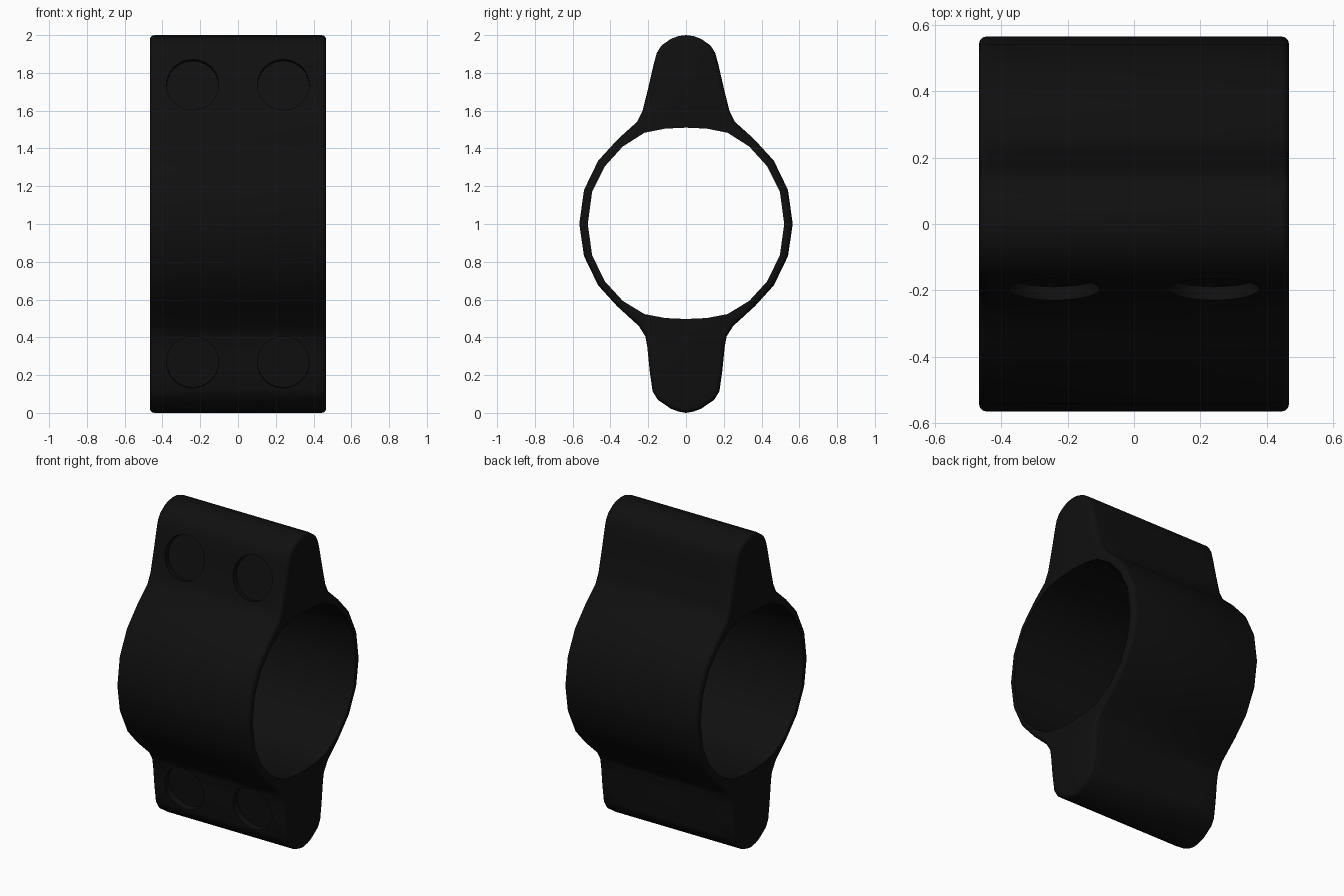
import bpy, bmesh, math
from mathutils import Matrix, Vector

if "Cube" in bpy.data.objects:
    bpy.data.objects.remove(bpy.data.objects["Cube"])

black = bpy.data.materials.new("matte black")
black.diffuse_color = (0.005, 0.005, 0.005, 1)
black.use_nodes = True
black.node_tree.nodes["Principled BSDF"].inputs["Base Color"].default_value = black.diffuse_color


def add_object(name, bm):
    bmesh.ops.recalc_face_normals(bm, faces=bm.faces[:])
    mesh = bpy.data.meshes.new(name)
    bm.to_mesh(mesh)
    bm.free()
    mesh.materials.append(black)
    obj = bpy.data.objects.new(name, mesh)
    bpy.context.collection.objects.link(obj)
    return obj


def prism(name, half, width, bevel=0):
    """Mirror a half profile (y, z) listed top to bottom and extrude it along x."""
    loop = half + [(-y, z) for y, z in reversed(half[1:-1])]
    bm = bmesh.new()
    ends = [[bm.verts.new((x, y, z)) for y, z in loop] for x in (-width, width)]
    caps = [bm.faces.new(e) for e in ends]
    n = len(loop)
    for i in range(n):
        j = (i + 1) % n
        bm.faces.new((ends[0][i], ends[0][j], ends[1][j], ends[1][i]))
    if bevel:
        bmesh.ops.recalc_face_normals(bm, faces=bm.faces[:])
        rim = list({e for f in caps for e in f.edges})
        bmesh.ops.bevel(bm, geom=rim, offset=bevel, segments=3, profile=0.5,
                        affect='EDGES', clamp_overlap=True)
    return add_object(name, bm)


# Clamp body: ring with an upper and a lower lug
outer = [(0, 2.0), (0.04, 1.995), (0.08, 1.98), (0.13, 1.945), (0.155, 1.905),
         (0.17, 1.85), (0.2, 1.72), (0.23, 1.6), (0.26, 1.54), (0.36, 1.45),
         (0.465, 1.335), (0.54, 1.18), (0.565, 1.0), (0.54, 0.83),
         (0.465, 0.675), (0.365, 0.565), (0.25, 0.46), (0.215, 0.405),
         (0.205, 0.35), (0.192, 0.22), (0.177, 0.115), (0.15, 0.07),
         (0.08, 0.022), (0.04, 0.007), (0, 0)]
clamp = prism("pipe_clamp", outer, 0.467, bevel=0.025)

# Bore through the ring
bore = [(0, 1.51), (0.11, 1.505), (0.22, 1.483), (0.335, 1.41), (0.43, 1.305),
        (0.497, 1.17), (0.52, 1.0), (0.497, 0.835), (0.43, 0.697),
        (0.335, 0.593), (0.22, 0.523), (0.11, 0.502), (0, 0.497)]
cutters = [prism("bore_cutter", bore, 0.6)]


# Round bolt recesses, square to the sloping lug faces
def recess(x, y, z, slope, side):
    normal = Vector((0, side * math.cos(slope), math.sin(slope)))
    depth, length = 0.04, 0.2
    centre = Vector((x, side * y, z)) + normal * (length / 2 - depth)
    bm = bmesh.new()
    bmesh.ops.create_cone(bm, cap_ends=True, segments=24, radius1=0.138,
                          radius2=0.138, depth=length)
    rot = normal.to_track_quat('Z', 'Y').to_matrix().to_4x4()
    bm.transform(Matrix.Translation(centre) @ rot)
    return add_object("recess_cutter", bm)


for x in (-0.24, 0.24):
    for side in (-1, 1):
        cutters.append(recess(x, 0.197, 1.738, math.radians(13), side))
        cutters.append(recess(x, 0.195, 0.268, math.radians(-6), side))

# Cut everything, then drop the cutters
bpy.context.view_layer.objects.active = clamp
clamp.select_set(True)
for c in cutters:
    c.hide_render = True
    mod = clamp.modifiers.new("cut", 'BOOLEAN')
    mod.operation = 'DIFFERENCE'
    mod.solver = 'EXACT'
    mod.object = c
    bpy.ops.object.modifier_apply(modifier=mod.name)
for c in cutters:
    bpy.data.objects.remove(c)

bpy.ops.object.select_all(action='DESELECT')
clamp.select_set(True)
bpy.context.view_layer.objects.active = clamp
bpy.ops.object.shade_smooth_by_angle(angle=math.radians(35))
